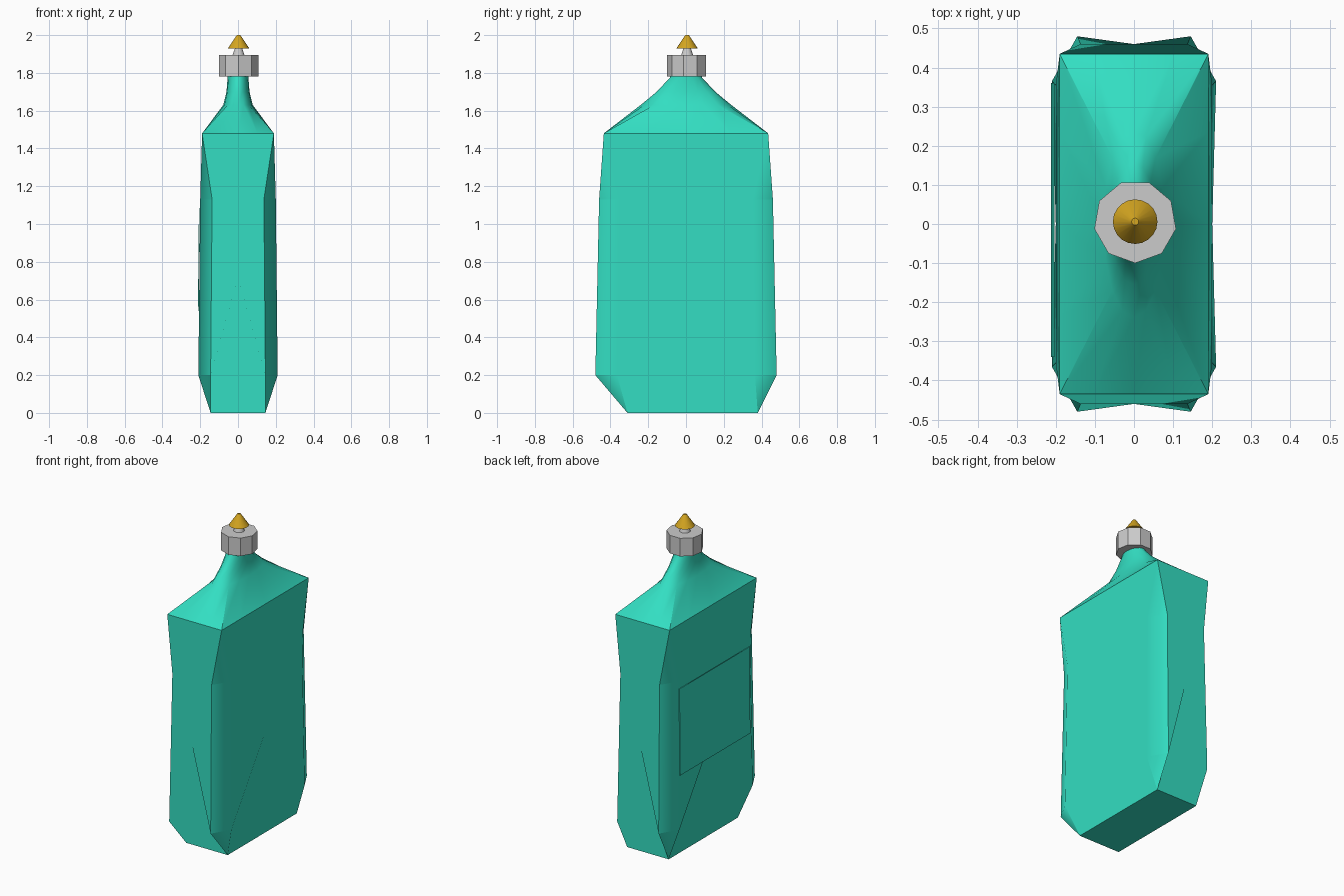
import bpy, bmesh
from math import cos, sin, pi, radians, sqrt

if "Cube" in bpy.data.objects:
    bpy.data.objects.remove(bpy.data.objects["Cube"])


def material(name, color):
    m = bpy.data.materials.new(name)
    m.diffuse_color = (*color, 1)
    m.use_nodes = True
    m.node_tree.nodes["Principled BSDF"].inputs["Base Color"].default_value = m.diffuse_color
    return m


def add_object(name, bm, mat=None, angle=None):
    bmesh.ops.recalc_face_normals(bm, faces=bm.faces[:])
    me = bpy.data.meshes.new(name)
    bm.to_mesh(me)
    bm.free()
    ob = bpy.data.objects.new(name, me)
    bpy.context.collection.objects.link(ob)
    if mat:
        me.materials.append(mat)
    if angle:
        bpy.ops.object.select_all(action='DESELECT')
        ob.select_set(True)
        bpy.context.view_layer.objects.active = ob
        bpy.ops.object.shade_smooth_by_angle(angle=radians(angle))
    return ob


def lathe(name, profile, sides, start=0, mat=None, angle=None):
    """Closed stack of rings from (radius, z) pairs."""
    bm = bmesh.new()
    rings = [[bm.verts.new((0.003 + r * cos(start + 2 * pi * k / sides),
                            0.006 + r * sin(start + 2 * pi * k / sides), z))
              for k in range(sides)] for r, z in profile]
    for a, b in zip(rings, rings[1:]):
        for k in range(sides):
            n = (k + 1) % sides
            bm.faces.new((a[k], a[n], b[n], b[k]))
    bm.faces.new(rings[0])
    bm.faces.new(rings[-1])
    return add_object(name, bm, mat, angle)


teal = material("teal_plastic", (0.033, 0.73, 0.54))
gold = material("gold", (0.66, 0.38, 0.015))

# Bottle body: chamfered walls with slightly dished panels, lofted shoulder
bm = bmesh.new()
V = lambda x, y, z: bm.verts.new((x, y, z))
N = 16
clamp = lambda v: max(-1, min(1, v))
angles = [2 * pi * k / N for k in range(N)]

# Shoulder rings: rectangle, then ellipses up to the neck
rings = [[V(0.19 * clamp(sqrt(2) * cos(t)), 0.435 * clamp(sqrt(2) * sin(t)), 1.48)
          for t in angles]]
for rx, ry, z in ((0.078, 0.24, 1.63), (0.061, 0.155, 1.70),
                  (0.055, 0.085, 1.775), (0.055, 0.075, 1.83)):
    rings.append([V(rx * cos(t), ry * sin(t), z) for t in angles])
for a, b in zip(rings, rings[1:]):
    for k in range(N):
        n = (k + 1) % N
        bm.faces.new((a[k], a[n], b[n], b[k]))
bm.faces.new(rings[-1])

# Corner columns: a bottom point, wide-panel points and narrow-panel points
corners = []
for sx, sy in ((1, 1), (-1, 1), (-1, -1), (1, -1)):
    corners.append({
        "base": V(0.145 * sx, 0.38 if sy > 0 else -0.31, 0),
        "wide": [V(0.21 * sx, 0.365 * sy, 0.2), V(0.2 * sx, 0.355 * sy, 1.13)],
        "narrow": [V(0.145 * sx, 0.48 * sy, 0.2), V(0.137 * sx, 0.46 * sy, 1.13)]})

# Four wall panels, each fanned round its dished centre
centres = [(0.2, 0, 0.7), (0, 0.46, 0.72), (-0.2, 0, 0.7), (0, -0.46, 0.72)]
facing = [(1, 0, 0), (0, 1, 0), (-1, 0, 0), (0, -1, 0)]
panel_normal = {}
for j, c in enumerate(centres):
    kind = "narrow" if j % 2 else "wide"
    a, b = corners[j - 1], corners[j]
    top = [rings[0][(4 * j - 2 + i) % N] for i in range(5)]
    loop = [a["base"], *a[kind], *top, *reversed(b[kind]), b["base"]]
    mid = V(*c)
    for p, q in zip(loop, loop[1:] + loop[:1]):
        panel_normal[len(bm.faces)] = facing[j]
        bm.faces.new((mid, p, q))

# Corner chamfers
chamfers = range(len(bm.faces), len(bm.faces) + 12)
for i, c in enumerate(corners):
    w, n, tip = c["wide"], c["narrow"], rings[0][4 * i + 2]
    bm.faces.new((c["base"], w[0], n[0]))
    bm.faces.new((w[0], w[1], n[1], n[0]))
    bm.faces.new((w[1], tip, n[1]))
bm.faces.new([c["base"] for c in corners])

# Crisp shoulder line; even shading on each wall panel
for k in range(N):
    bm.edges.get((rings[0][k], rings[0][(k + 1) % N])).smooth = False
body = add_object("bottle_body", bm, teal, 40)
me = body.data
normals = [n.vector.copy() for n in me.corner_normals]
for p in me.polygons:
    for li in p.loop_indices:
        co = me.vertices[me.loops[li].vertex_index].co
        if p.index in panel_normal:
            normals[li] = panel_normal[p.index]
        elif p.index in chamfers:
            wide = abs(co.x) > 0.18
            normals[li] = (1 if co.x > 0 else -1, 0, 0) if wide else p.normal.copy()
me.normals_split_custom_set(normals)

# Label panel on the left wide side
bm = bmesh.new()
outer = [bm.verts.new(p) for p in ((-0.212, 0.36, 0.54), (-0.212, -0.34, 0.54),
                                   (-0.207, -0.34, 1.085), (-0.207, 0.36, 1.085))]
inner = [bm.verts.new((v.co.x + 0.004, v.co.y, v.co.z)) for v in outer]
bm.faces.new(outer)
bm.faces.new(inner[::-1])
for k in range(4):
    n = (k + 1) % 4
    bm.faces.new((outer[k], outer[n], inner[n], inner[k]))
add_object("label_panel", bm, teal)

# Nine-sided cap, nozzle stem and gold tip
lathe("cap", [(0.106, 1.78), (0.106, 1.894)], 9, start=-pi / 2)
lathe("nozzle_stem", [(0.033, 1.89), (0.016, 1.94)], 16, angle=40)
lathe("nozzle_tip", [(0.057, 1.929), (0.015, 1.992), (0.009, 2.0)], 20, mat=gold, angle=50)
